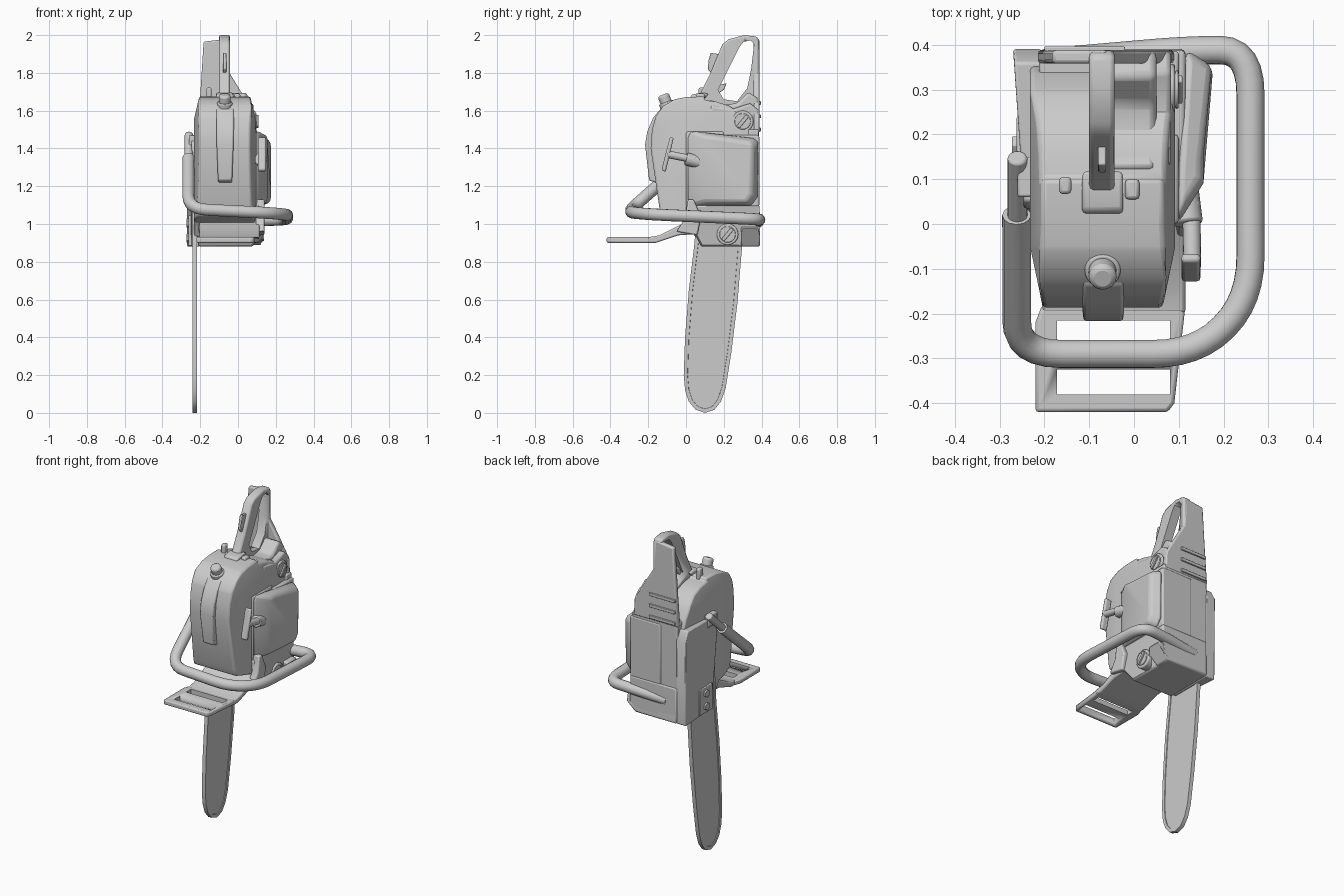
import bpy, bmesh, math
from mathutils import Vector

cube = bpy.data.objects.get("Cube")
if cube:
    bpy.data.objects.remove(cube, do_unlink=True)

grey = bpy.data.materials.new("plain_grey")
grey.use_nodes = True
grey.diffuse_color = (0.6, 0.6, 0.6, 1)
grey.node_tree.nodes["Principled BSDF"].inputs["Base Color"].default_value = (0.6, 0.6, 0.6, 1)


def finish(name, bm, bevel=0, segments=2):
    """Turn a bmesh into a shaded object with an optional rounded edge."""
    bmesh.ops.recalc_face_normals(bm, faces=bm.faces)
    mesh = bpy.data.meshes.new(name)
    bm.to_mesh(mesh)
    bm.free()
    mesh.materials.append(grey)
    ob = bpy.data.objects.new(name, mesh)
    bpy.context.collection.objects.link(ob)
    if bevel:
        mod = ob.modifiers.new("Bevel", "BEVEL")
        mod.width, mod.segments, mod.limit_method = bevel, segments, "ANGLE"
        mod.angle_limit = math.radians(35)
    bpy.ops.object.select_all(action="DESELECT")
    ob.select_set(True)
    bpy.context.view_layer.objects.active = ob
    bpy.ops.object.shade_smooth_by_angle(angle=math.radians(35))
    return ob


def prism(points, lo, hi, axis="x"):
    """Extrude a 2D outline from lo to hi along an axis."""
    place = {"x": lambda a, b: (lo, a, b), "y": lambda a, b: (a, lo, b),
             "z": lambda a, b: (a, b, lo)}[axis]
    step = Vector([(hi - lo) * (axis == k) for k in "xyz"])
    bm = bmesh.new()
    face = bm.faces.new([bm.verts.new(place(*p)) for p in points])
    new = bmesh.ops.extrude_face_region(bm, geom=[face])["geom"]
    bmesh.ops.translate(bm, vec=step, verts=[v for v in new if isinstance(v, bmesh.types.BMVert)])
    return bm


def slab(name, points, lo, hi, axis="x", bevel=0.008):
    return finish(name, prism(points, lo, hi, axis), bevel)


def box(name, x, y, z, bevel=0.006):
    return slab(name, [(x[0], y[0]), (x[1], y[0]), (x[1], y[1]), (x[0], y[1])], z[0], z[1], "z", bevel)


def rod(name, start, end, radius, sides=24, bevel=0.006):
    start, end = Vector(start), Vector(end)
    bm = bmesh.new()
    bmesh.ops.create_cone(bm, cap_ends=True, segments=sides, radius1=radius, radius2=radius,
                          depth=(end - start).length)
    bmesh.ops.rotate(bm, verts=bm.verts, matrix=(end - start).to_track_quat("Z", "Y").to_matrix())
    bmesh.ops.translate(bm, verts=bm.verts, vec=(start + end) / 2)
    return finish(name, bm, bevel)


def subtract(ob, cutter):
    mod = ob.modifiers.new("Cut", "BOOLEAN")
    mod.operation, mod.object, mod.solver = "DIFFERENCE", cutter, "EXACT"
    cutter.hide_render = True
    cutter.hide_set(True)


def tube(name, points, radius, round_off):
    """Sweep a round tube along a path with rounded corners."""
    pts = [Vector(p) for p in points]
    path = [pts[0]]
    for a, b, c in zip(pts, pts[1:], pts[2:]):
        p = b + (a - b).normalized() * min(round_off, (a - b).length * .48)
        q = b + (c - b).normalized() * min(round_off, (c - b).length * .48)
        path += [p.lerp(b, t).lerp(b.lerp(q, t), t) for t in (i / 6 for i in range(7))]
    path.append(pts[-1])
    curve = bpy.data.curves.new(name, "CURVE")
    curve.dimensions, curve.bevel_depth, curve.bevel_resolution = "3D", radius, 4
    curve.use_fill_caps = True
    spline = curve.splines.new("POLY")
    spline.points.add(len(path) - 1)
    for point, co in zip(spline.points, path):
        point.co = (*co, 1)
    curve.materials.append(grey)
    ob = bpy.data.objects.new(name, curve)
    bpy.context.collection.objects.link(ob)


# Guide bar with a slightly recessed face inside the chain rim
outline = [(.06, 1.12), (.045, .9), (.015, .65), (-.005, .4), (-.012, .2), (-.005, .12), (.015, .06),
           (.05, .018), (.1, 0), (.15, .016), (.185, .06), (.21, .13), (.24, .32), (.272, .58),
           (.296, .87), (.3, 1.12)]
bm = prism(outline, -.24, -.216)
bmesh.ops.recalc_face_normals(bm, faces=bm.faces)
for face in [f for f in bm.faces if len(f.verts) == len(outline)]:
    bmesh.ops.inset_region(bm, faces=[face], thickness=.02, depth=0)
    bmesh.ops.inset_region(bm, faces=[face], thickness=.001, depth=-.004)
finish("guide_bar", bm)

# Main housing: flat narrow front, chamfered shoulders, back rolling down behind the handle
profile = [(.05, .93), (.3, .93), (.35, 1.0), (.355, 1.45), (.335, 1.51), (.29, 1.58), (.23, 1.625),
           (.16, 1.648), (.1, 1.655), (.1, 1.675), (0, 1.672), (-.06, 1.66), (-.12, 1.625),
           (-.16, 1.57), (-.18, 1.5), (-.187, 1.4), (-.165, 1.25), (-.14, 1.08), (-.125, 1.04), (0, 1.01)]
bm = prism(profile, -.232, .092)
for point, normal in (((0, -.05, 0), (0, 1, 0)), ((0, 0, 1.56), (0, 0, 1))):
    bmesh.ops.bisect_plane(bm, geom=bm.verts[:] + bm.edges[:] + bm.faces[:], plane_co=point, plane_no=normal)
for v in bm.verts:
    squeeze = 1 - .17 * min(1, max(0, (-v.co.y - .05) / .13))
    shoulder = 1 - .16 * max(0, (v.co.z - 1.56) / .11)
    v.co.x = -.07 + (v.co.x + .07) * min(squeeze, shoulder)
finish("main_housing", bm, .012, 2)

# Front air duct, flush with the housing at its top
bm = prism([(-.1, 1.62), (-.135, 1.61), (-.175, 1.56), (-.205, 1.49), (-.217, 1.42), (-.195, 1.23),
            (-.1, 1.2)], -.115, -.022)
for v in bm.verts:
    v.co.x = -.068 + (v.co.x + .068) * (1 - max(0, 1.45 - v.co.z) * .9)
finish("front_duct", bm, .008)

# Starter cover bulging from the side, sloped towards the front
bm = prism([(0, 1.12), (.03, 1.09), (.35, 1.09), (.385, 1.14), (.39, 1.44), (.36, 1.46),
            (.1, 1.49), (.02, 1.5), (0, 1.46)], .098, .175)
for v in bm.verts:
    if v.co.x > .1:
        front = v.co.y < .13
        v.co.y = .24 + (v.co.y - .24) * (.62 if front else .75)
        v.co.z = 1.28 + (v.co.z - 1.28) * .86
        v.co.x = .155 if front else .175
    elif v.co.y > .13:
        v.co.x = .115
finish("starter_cover", bm, .018, 3)
box("starter_rim", (-.1, .115), (0.1, .388), (1.09, 1.47), .01)
box("starter_front_rim", (-.1, .1), (0, .2), (1.09, 1.49), .01)

# Lower base, narrowing underneath, and rear wall
for name, outline, side in (
        ("lower_base", [(.08, .88), (.37, .88), (.392, .9), (.392, .94), (.39, 1.1), (0, 1.1), (0, .97),
                        (.05, .94)], .115),
        ("base_foot", [(.29, .88), (.392, .88), (.392, .935), (.38, .985), (.29, .985), (.29, .935)], .138)):
    bm = prism(outline, -.208, side)
    for v in bm.verts:
        if v.co.z < .93 and v.co.x > 0:
            v.co.x = .075
    finish(name, bm, .01)
box("rear_wall", (-.212, .1), (.33, .385), (.93, 1.5))

# Tank at the foot of the rear handle
slab("rear_tank", [(.12, 1.48), (.385, 1.45), (.387, 1.66), (.33, 1.7), (.27, 1.64), (.2, 1.63),
                   (.12, 1.66)], -.1, .05, bevel=.015)
slab("tank_side", [(.12, 1.48), (.385, 1.46), (.387, 1.6), (.34, 1.64), (.25, 1.61), (.13, 1.63)],
     .0, .083, bevel=.012)
for i in range(3):
    box("rear_rib", (-.2, -.02), (.37, .396), (1.49 + i * .07, 1.51 + i * .07), .003)

# Rear handle loop
handle = slab("rear_handle", [(.05, 1.66), (.08, 1.7), (.13, 1.8), (.192, 1.95), (.225, 1.978), (.31, 2.0),
                              (.375, 1.992), (.387, 1.97), (.387, 1.55), (.1, 1.6)], -.1, -.043, bevel=.01)
hole = slab("handle_opening", [(.17, 1.71), (.2, 1.66), (.27, 1.65), (.325, 1.72), (.345, 1.82), (.36, 1.95),
                               (.345, 1.972), (.305, 1.965), (.285, 1.94)], -.3, .1, bevel=0)
subtract(handle, hole)
slab("handle_foot", [(.02, 1.665), (.1, 1.665), (.12, 1.69), (.08, 1.695), (.03, 1.685)], -.116, -.024)
slab("rear_guard_plate", [(-.182, 1.965), (-.06, 1.98), (-.045, 1.8), (.01, 1.71), (.085, 1.58),
                          (.09, 1.48), (-.215, 1.48), (-.2, 1.68)], .358, .388, "y")
slab("throttle_trigger", [(.15, 1.75), (.19, 1.74), (.215, 1.745), (.2, 1.71), (.17, 1.69)], -.085, -.058, bevel=.004)
slab("trigger_lock", [(.115, 1.82), (.12, 1.87), (.132, 1.908), (.147, 1.902), (.19, 1.9), (.15, 1.78)],
     -.08, -.062, bevel=.004)

# Caps with a raised grip bar
for name, y, z, x in (("fuel_cap", .3, 1.543, .092), ("oil_cap", .22, .945, .122)):
    rod(name, (x - .06, y, z), (x, y, z), .057)
    rod(name + "_step", (x, y, z), (x + .007, y, z), .043, bevel=.003)
    d = Vector((.025, .03))
    n = Vector((-.3, .25)).normalized() * .01
    corners = [(y + s * d.x + t * n.x, z + s * d.y + t * n.y)
               for s, t in ((1, 1), (1, -1), (-1, -1), (-1, 1))]
    slab(name + "_grip", corners, x, x + .016, bevel=.003)

# Knobs on the top cover
rod("primer_collar", (-.07, -.09, 1.6), (-.07, -.106, 1.645), .04)
rod("primer_knob", (-.07, -.1, 1.63), (-.07, -.122, 1.685), .031, bevel=.012)
box("stop_switch", (-.167, -.14), (.067, .105), (1.65, 1.722), .008)
box("choke_tab", (-.02, .012), (.055, .1), (1.65, 1.69), .008)

# Pull-start grip with its stem
slab("pull_grip", [(-.085, 1.462), (-.065, 1.455), (-.108, 1.275), (-.13, 1.285)], .106, .148)
rod("pull_stem", (.13, -.1, 1.37), (.128, .05, 1.34), .02, 16)
rod("pull_socket", (.12, 0, 1.345), (.11, .08, 1.325), .034, 16)

# Wrap-around front handle, stepped down to a thinner mounting end
tube("front_handle", [(-.262, .02, 1.352), (-.262, -.29, 1.08), (.14, -.29, 1.06), (.26, -.17, 1.05),
                      (.26, .388, 1.025), (.12, .388, 1.02), (-.13, .366, 1.0)], .032, .1)
rod("handle_end", (-.26, 0, 1.335), (-.26, .15, 1.475), .022)
box("handle_mount", (-.26, -.2), (.06, .15), (1.4, 1.47))

# Front hand guard: sloping arms and a slotted plate
guard = slab("hand_guard", [(-.22, -.42), (.075, -.42), (.09, -.4), (.115, -.18), (-.205, -.18), (-.22, -.22)],
             .9, .93, "z")
for lo, hi in ((-.38, -.325), (-.262, -.215)):
    subtract(guard, box("guard_slot", (-.172, .08), (lo, hi), (.8, 1.1), 0))
slab("guard_slope", [(-.2, .9), (-.16, .9), (-.04, .94), (.1, .95), (.1, 1.0), (.02, 1.02), (-.05, .985),
                     (-.14, .94), (-.2, .93)], -.205, .115)
slab("guard_arm", [(-.05, .96), (.06, .94), (.08, 1.04), (.04, 1.13), (.01, 1.13), (-.005, 1.03)], .095, .14)

# Drive cover, thicker towards the back, with a stud plate
bm = prism([(.1, .88), (.385, .88), (.39, 1.4), (.36, 1.46), (.05, 1.44), (.035, 1.4), (.07, 1.1)], -.27, -.205)
for v in bm.verts:
    if v.co.x < -.25:
        v.co.x = -.246 - .024 * max(0, (v.co.y - .1) / .29)
finish("drive_cover", bm, .006)
box("stud_plate", (-.262, -.24), (.11, .24), (.885, 1.045), .004)
for z in (.925, 1.005):
    rod("stud_nut", (-.255, .175, z), (-.272, .175, z), .024, 6, .002)
